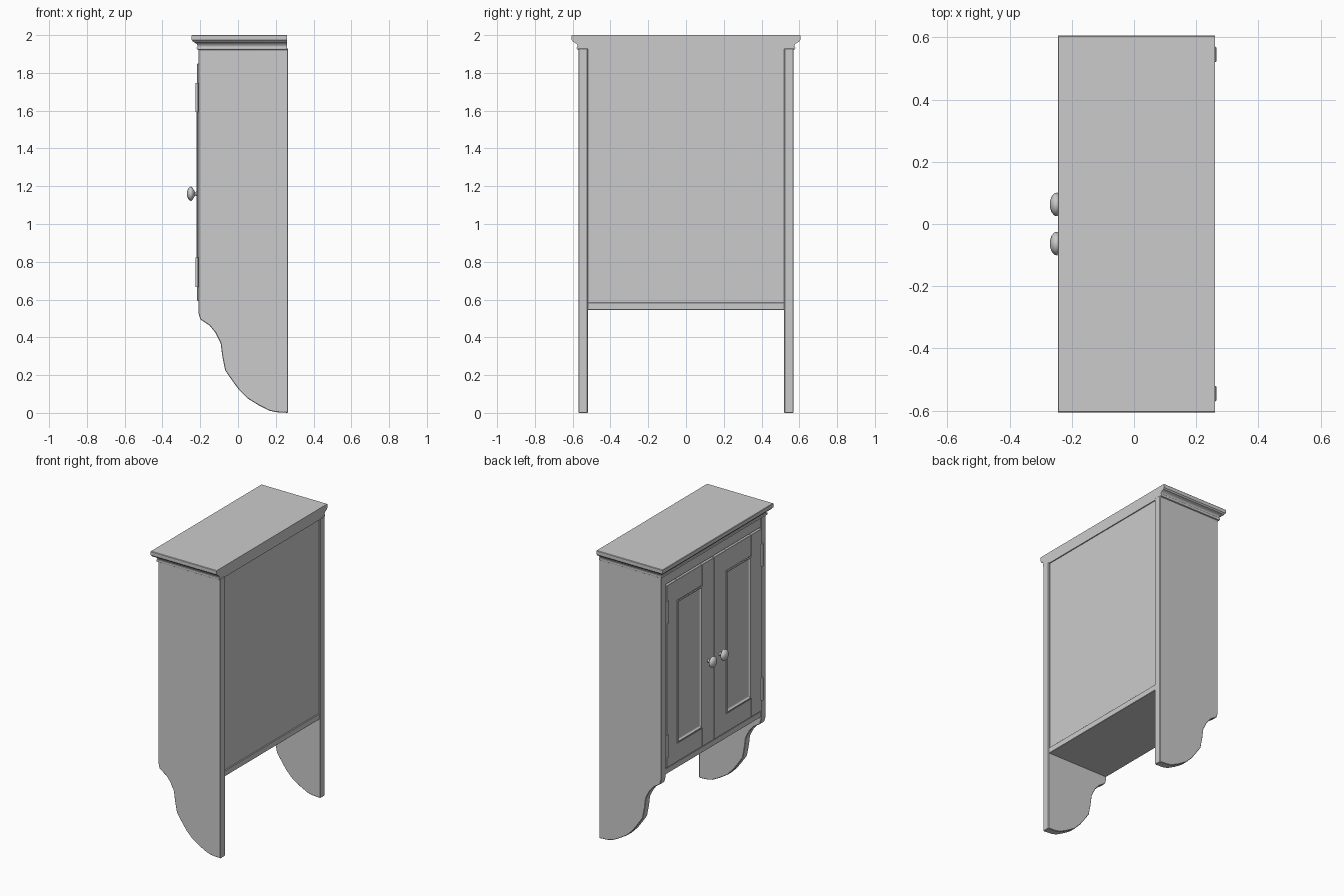
import bpy, bmesh, math
from mathutils import Matrix

cube = bpy.data.objects.get("Cube")
if cube:
    bpy.data.objects.remove(cube, do_unlink=True)

grey = bpy.data.materials.new("painted_grey")
grey.use_nodes = True
GREY = (0.6, 0.6, 0.6, 1)
grey.diffuse_color = GREY
grey.node_tree.nodes["Principled BSDF"].inputs["Base Color"].default_value = GREY


def finish(name, bm, smooth=0, bevel=0):
    bmesh.ops.recalc_face_normals(bm, faces=bm.faces)
    mesh = bpy.data.meshes.new(name)
    bm.to_mesh(mesh)
    bm.free()
    mesh.materials.append(grey)
    ob = bpy.data.objects.new(name, mesh)
    bpy.context.collection.objects.link(ob)
    if bevel:
        mod = ob.modifiers.new("edge", 'BEVEL')
        mod.width, mod.segments, mod.limit_method = bevel, 1, 'ANGLE'
        mod.angle_limit = math.radians(50)
    if smooth:
        bpy.ops.object.select_all(action='DESELECT')
        ob.select_set(True)
        bpy.context.view_layer.objects.active = ob
        bpy.ops.object.shade_smooth_by_angle(angle=math.radians(smooth))
    return ob


def box(name, x, y, z, bevel=0.002):
    bm = bmesh.new()
    bmesh.ops.create_cube(bm, size=1)
    for v in bm.verts:
        for i, (a, b) in enumerate((x, y, z)):
            v.co[i] = a if v.co[i] < 0 else b
    return finish(name, bm, bevel=bevel)


def loft(name, rings, smooth=0, caps=True):
    """Skin a list of closed point rings."""
    bm = bmesh.new()
    loops = [[bm.verts.new(p) for p in ring] for ring in rings]
    n = len(loops[0])
    for a, b in zip(loops, loops[1:]):
        for i in range(n):
            j = (i + 1) % n
            bm.faces.new((a[i], a[j], b[j], b[i]))
    if caps:
        bm.faces.new(loops[0])
    bm.faces.new(loops[-1])
    return finish(name, bm, smooth)


FRONT, BACK, OUT, IN = -0.21, 0.265, 0.57, 0.52
DOOR = -0.216

# Side panels with scrolled feet
scroll = [(BACK, 1.93), (FRONT, 1.93), (FRONT, 0.53), (-0.2, 0.495), (-0.15, 0.462),
          (-0.12, 0.425), (-0.092, 0.37), (-0.083, 0.3), (-0.068, 0.225), (-0.03, 0.17),
          (0.005, 0.122), (0.05, 0.077), (0.11, 0.04), (0.165, 0.012), (0.2, 0.004),
          (BACK, 0)]
for side, s in (("left", 1), ("right", -1)):
    ob = loft(side + "_side_panel", [[(x, s * y, z) for x, z in scroll] for y in (IN, OUT)])
    mod = ob.modifiers.new("edge", 'BEVEL')
    mod.width, mod.segments = 0.003, 1

# Carcass
box("bottom_board", (-0.207, 0.26), (-IN, IN), (0.545, 0.585))
box("back_panel", (0.238, 0.253), (-IN, IN), (0.58, 1.93), 0)
box("top_rail", (-0.206, -0.18), (-IN, IN), (1.855, 1.93))

# Cornice swept round the front and both ends, flush at the rear
profile = [(0.002, 1.922), (0.007, 1.925), (0.009, 1.932), (0.007, 1.939), (0.003, 1.941),
           (0.005, 1.947), (0.01, 1.954), (0.018, 1.96), (0.028, 1.964), (0.031, 1.97),
           (0.035, 1.973), (0.035, 1.997), (0.032, 2)]
loft("cornice", [[(FRONT - o, -OUT - o, z), (0.26, -OUT - o, z),
                  (0.26, OUT + o, z), (FRONT - o, OUT + o, z)] for o, z in profile], 35)

# Doors: stiles, rails, moulded panel, hinges and knob
Z0, Z1, P0, P1 = 0.592, 1.85, 0.72, 1.705
panel = [(0, DOOR + 0.001), (0.005, DOOR - 0.003), (0.011, DOOR - 0.002),
         (0.017, DOOR + 0.007), (0.022, DOOR + 0.009)]
turning = [(0.012, 0), (0.01, 0.012), (0.028, 0.022), (0.038, 0.031), (0.036, 0.04),
           (0.025, 0.049), (0.01, 0.054)]
for side, s in (("left", 1), ("right", -1)):
    def span(a, b):
        return tuple(sorted((s * a, s * b)))
    depth = (DOOR, -0.19)
    box(side + "_outer_stile", depth, span(0.405, 0.517), (Z0, Z1))
    box(side + "_inner_stile", depth, span(0.003, 0.13), (Z0, Z1))
    for place, z in (("lower", (Z0, P0)), ("upper", (P1, Z1))):
        box(f"{side}_{place}_rail", (DOOR + 0.001, -0.19), span(0.13, 0.405), z)
    loft(side + "_door_panel",
         [[(x, s * (0.13 + d), P0 + d), (x, s * (0.405 - d), P0 + d),
           (x, s * (0.405 - d), P1 - d), (x, s * (0.13 + d), P1 - d)] for d, x in panel],
         caps=False)

    for place, z in (("lower", 0.745), ("upper", 1.67)):
        bm = bmesh.new()
        bmesh.ops.create_cone(bm, cap_ends=True, segments=12, radius1=0.008, radius2=0.008,
                              depth=0.155, matrix=Matrix.Translation((-0.218, s * 0.518, z)))
        finish(f"{side}_{place}_hinge", bm, 40)

    ring = [2 * math.pi * i / 12 for i in range(12)]
    loft(side + "_knob", [[(DOOR - h, s * 0.063 + r * math.cos(a), 1.16 + r * math.sin(a))
                           for a in ring] for r, h in turning], 60)
